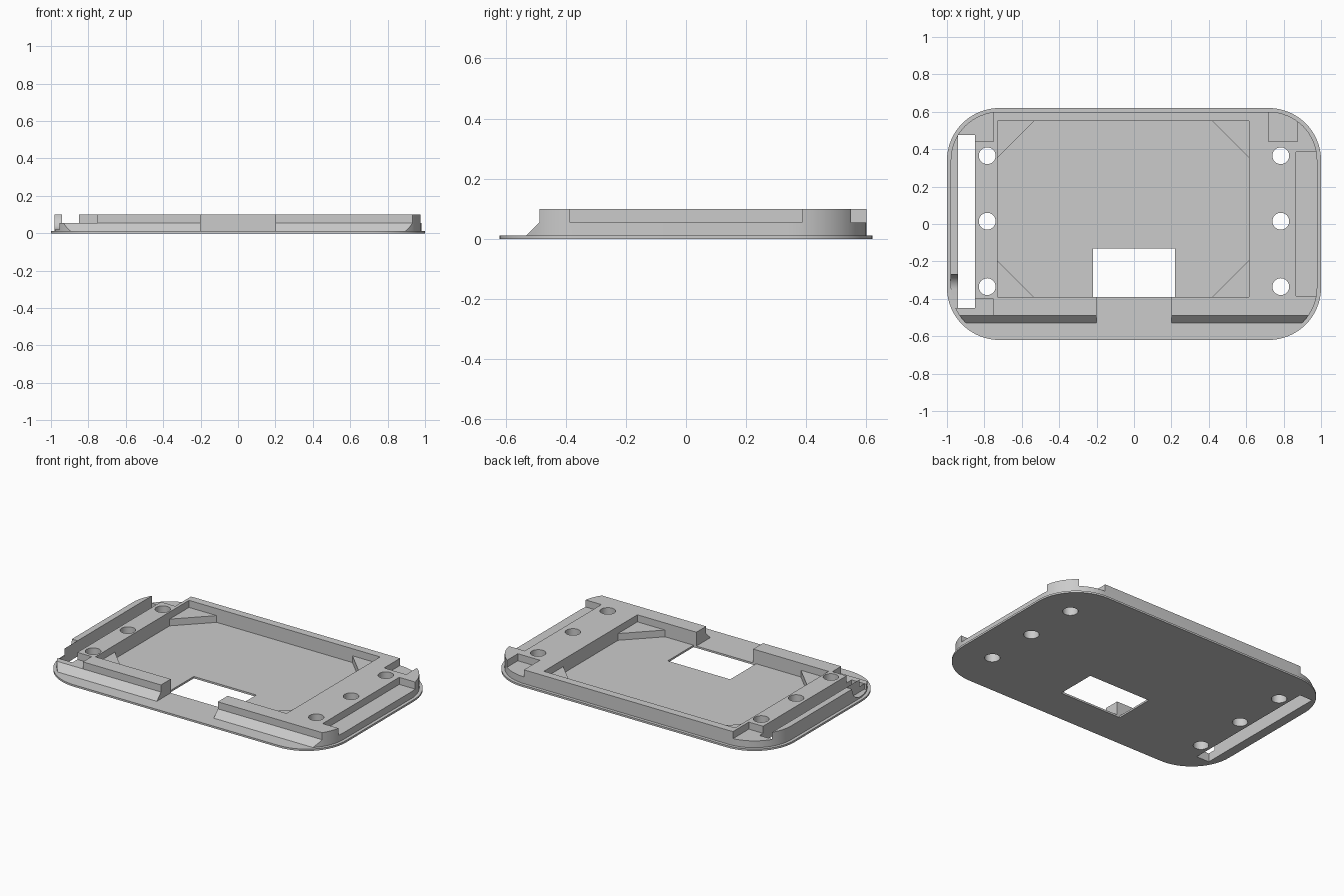
import bpy, bmesh, math
from mathutils import Vector

if "Cube" in bpy.data.objects:
    bpy.data.objects.remove(bpy.data.objects["Cube"])

PLATE, STEP, TOP = 0.012, 0.055, 0.1

grey = bpy.data.materials.new("plain grey")
grey.use_nodes = True
colour = (0.6, 0.6, 0.6, 1)
grey.diffuse_color = colour
grey.node_tree.nodes["Principled BSDF"].inputs["Base Color"].default_value = colour


def prism(name, outline, low, high, axis="z"):
    """Extrude a flat outline along z (xy points) or along x (yz points)."""
    bm = bmesh.new()
    place = (lambda a, b: (a, b, low)) if axis == "z" else (lambda a, b: (low, a, b))
    face = bm.faces.new([bm.verts.new(place(a, b)) for a, b in outline])
    out = bmesh.ops.extrude_face_region(bm, geom=[face])
    shift = Vector((0, 0, high - low)) if axis == "z" else Vector((high - low, 0, 0))
    bmesh.ops.translate(bm, vec=shift,
                        verts=[v for v in out["geom"] if isinstance(v, bmesh.types.BMVert)])
    bmesh.ops.recalc_face_normals(bm, faces=bm.faces)
    mesh = bpy.data.meshes.new(name)
    bm.to_mesh(mesh)
    bm.free()
    obj = bpy.data.objects.new(name, mesh)
    bpy.context.collection.objects.link(obj)
    mesh.materials.append(grey)
    return obj


def rect(x0, x1, y0, y1, cut=0.0):
    """Rectangle, with its corners cut at 45 degrees if asked."""
    if not cut:
        return [(x0, y0), (x1, y0), (x1, y1), (x0, y1)]
    return [(x0 + cut, y0), (x1 - cut, y0), (x1, y0 + cut), (x1, y1 - cut),
            (x1 - cut, y1), (x0 + cut, y1), (x0, y1 - cut), (x0, y0 + cut)]


def rounded(hx, hy, r, steps=16):
    points = []
    for q, (sx, sy) in enumerate([(1, 1), (-1, 1), (-1, -1), (1, -1)]):
        for i in range(steps + 1):
            a = math.pi / 2 * (q + i / steps)
            points.append((sx * (hx - r) + r * math.cos(a), sy * (hy - r) + r * math.sin(a)))
    return points


def circle(x, y, r, n=32):
    return [(x + r * math.cos(math.tau * i / n), y + r * math.sin(math.tau * i / n))
            for i in range(n)]


def carve(obj, cutters):
    """Subtract each cutter, then bake the result into the mesh."""
    for c in cutters:
        c.hide_render = True
        mod = obj.modifiers.new(c.name, "BOOLEAN")
        mod.operation, mod.solver, mod.object = "DIFFERENCE", "EXACT", c
    bpy.context.view_layer.update()
    graph = bpy.context.evaluated_depsgraph_get()
    baked = bpy.data.meshes.new_from_object(obj.evaluated_get(graph))
    obj.modifiers.clear()
    obj.data = baked
    for c in cutters:
        bpy.data.objects.remove(c)


def through_cuts():
    """Openings shared by the plate and the body."""
    cuts = [prism("window_cut", rect(-0.22, 0.22, -0.39, -0.13), -0.1, 0.05),
            prism("slot_cut", rect(-0.94, -0.85, -0.45, 0.475), -0.1, 0.3)]
    for x in (-0.785, 0.785):
        for y in (-0.335, 0.015, 0.365):
            cuts.append(prism("screw_hole_cut", circle(x, y, 0.045), -0.1, 0.3))
    return cuts


# Thin flange plate
base_plate = prism("base_plate", rounded(1.0, 0.62, 0.28), 0, PLATE)
carve(base_plate, through_cuts())

# Raised body with pocket, corner gussets, notches and chamfered front
body = prism("raised_body", rounded(0.98, 0.6, 0.26), PLATE / 2, TOP)
pocket = (-0.73, 0.615, -0.39, 0.55)
arc = [(-0.35 + 0.08 * math.sin(t), 0.1 - 0.08 * math.cos(t))
       for t in [math.pi / 2 * i / 10 for i in range(11)]]
carve(body, [
    prism("pocket_cut", rect(*pocket), STEP, 0.3),
    prism("pocket_floor_cut", rect(*pocket, cut=0.195), -0.1, 0.07),
    prism("front_gap_cut", rect(-0.2, 0.2, -0.8, -0.3), -0.1, 0.3),
    prism("front_chamfer_cut", [(-0.53, -0.1), (-0.53, PLATE), (-0.488, STEP), (-0.488, 0.3),
                                (-0.8, 0.3), (-0.8, -0.1)], -1.2, 1.2, "x"),
    prism("side_notch_cut", rect(0.865, 1.1, -0.385, 0.385), STEP, 0.3),
    prism("left_corner_notch_cut", rect(0.72, 0.875, 0.44, 0.8), STEP, 0.3),
    prism("right_corner_notch_cut", rect(-0.94, -0.75, 0.44, 0.8), STEP, 0.3),
    prism("front_shelf_cut", rect(-1.1, -0.75, -0.8, -0.4), STEP, 0.3),
    prism("wall_end_cut", [(-0.45, 0.02)] + arc + [(-0.27, 0.3), (-0.45, 0.3)],
          -1.1, -0.94, "x"),
] + through_cuts())

# Smooth the round corners and holes, keep edges sharp
bpy.ops.object.select_all(action="DESELECT")
for obj in (base_plate, body):
    obj.select_set(True)
    bpy.context.view_layer.objects.active = obj
bpy.ops.object.shade_smooth_by_angle(angle=math.radians(30))
